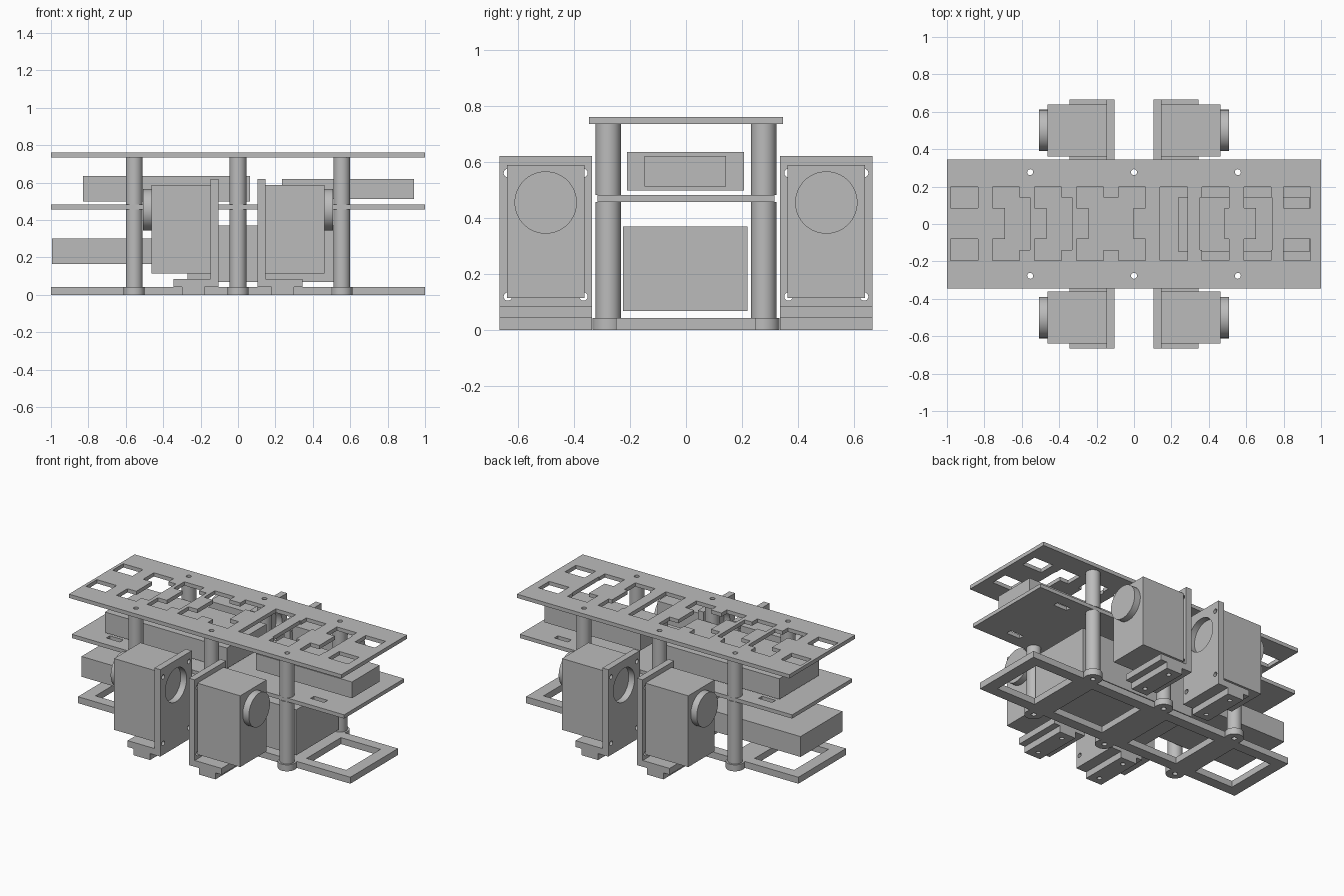
import bpy
from mathutils import Matrix, Vector

cube = bpy.data.objects.get("Cube")
if cube:
    bpy.data.objects.remove(cube, do_unlink=True)

GREY = (0.5, 0.5, 0.5, 1)
grey = bpy.data.materials.new("light grey")
grey.use_nodes = True
grey.diffuse_color = GREY
grey.node_tree.nodes["Principled BSDF"].inputs["Base Color"].default_value = GREY


def finish(name):
    ob = bpy.context.object
    ob.name = name
    ob.data.materials.append(grey)
    return ob


def box(name, x, y, z):
    """Box from (min, max) pairs."""
    bpy.ops.mesh.primitive_cube_add(size=1)
    ob = finish(name)
    lo, hi = Vector((x[0], y[0], z[0])), Vector((x[1], y[1], z[1]))
    ob.data.transform(Matrix.Translation((lo + hi) / 2) @ Matrix.Diagonal((*(hi - lo), 1)))
    return ob


def rod(name, axis, centre, radius, span, sides=40):
    """Cylinder along x or z; centre holds the two other coordinates."""
    bpy.ops.mesh.primitive_cylinder_add(radius=radius, depth=span[1] - span[0], vertices=sides)
    ob = finish(name)
    mid = (span[0] + span[1]) / 2
    if axis == "x":
        ob.data.transform(Matrix.Rotation(1.5707963, 4, "Y"))
        ob.data.transform(Matrix.Translation((mid, *centre)))
    else:
        ob.data.transform(Matrix.Translation((*centre, mid)))
    bpy.ops.object.shade_smooth_by_angle()
    return ob


def cut(ob, cutters):
    bpy.ops.object.select_all(action="DESELECT")
    bpy.context.view_layer.objects.active = ob
    ob.select_set(True)
    for c in cutters:
        mod = ob.modifiers.new("cut", "BOOLEAN")
        mod.operation, mod.solver, mod.object = "DIFFERENCE", "EXACT", c
        bpy.ops.object.modifier_apply(modifier=mod.name)
        bpy.data.objects.remove(c, do_unlink=True)


POSTS = [(x, y) for x in (-0.555, 0, 0.555) for y in (-0.277, 0.277)]
ALL = (-0.1, 1)


def bolt_holes():
    return [rod("hole", "z", p, 0.016, ALL, 16) for p in POSTS]


# Top plate: a row of square slots, most pairs joined by a stem
top = box("top_plate", (-1, 1), (-0.345, 0.345), (0.735, 0.76))
cutters = bolt_holes()
stems = [None, (0.065, 0.2), (0.065, 0.2), (0.065, 0.19), (-0.06, 0.08),
         (0, 0.145), (-0.01, 0.12), (0.065, 0.15), None]
for i, stem in enumerate(stems):
    x = -0.98 + 0.224 * i
    if i == 8:
        x = 0.8
    if i == 5:
        cutters.append(box("slot", (x, x + 0.145), (-0.195, 0.197), ALL))
        continue
    for y in ((0.085, 0.197), (-0.195, -0.08)):
        cutters.append(box("slot", (x, x + 0.145), y, ALL))
    if stem:
        cutters.append(box("slot", (x + stem[0], x + stem[1]), (-0.14, 0.143), ALL))
cut(top, cutters)

# Middle plate with four small slots
middle = box("middle_plate", (-1, 1), (-0.315, 0.315), (0.457, 0.482))
cut(middle, bolt_holes() + [
    box("slot", (sx * 0.75 - 0.05, sx * 0.75 + 0.05), (sy * 0.22 - 0.018, sy * 0.22 + 0.018), ALL)
    for sx in (-1, 1) for sy in (-1, 1)])

# Bottom frame with four windows
frame = box("bottom_frame", (-1, 1), (-0.25, 0.25), (0, 0.043))
windows = [(-0.92, -0.63), (-0.48, -0.1), (0.1, 0.48), (0.63, 0.92)]
cut(frame, bolt_holes() + [box("window", w, (-0.18, 0.18), ALL) for w in windows])

# Hollow posts on wider feet
for p in POSTS:
    for name, radius, span in (("post_foot", 0.057, (0, 0.043)),
                               ("lower_post", 0.045, (0.043, 0.457)),
                               ("upper_post", 0.045, (0.482, 0.735))):
        ob = rod(name, "z", p, radius, span)
        cut(ob, [rod("hole", "z", p, 0.016, ALL, 16)])
        bpy.ops.object.shade_smooth_by_angle()

# Boxes stacked between the plates
box("lower_box", (-0.27, 0.585), (-0.225, 0.22), (0.068, 0.37))
box("battery", (-0.995, -0.275), (-0.22, 0.22), (0.165, 0.3))
box("upper_long_box", (-0.83, 0.065), (-0.21, 0.207), (0.498, 0.635))
box("upper_short_box", (0.235, 0.94), (-0.148, 0.143), (0.512, 0.62))


def xs(side, a, b):
    return tuple(sorted((side * a, side * b)))


# Four motors, each on an upright bracket with a stepped foot
for side in (-1, 1):
    for y in (-0.5, 0.5):
        box("motor", xs(side, 0.148, 0.463), (y - 0.138, y + 0.138), (0.115, 0.588))
        rod("motor_cap", "x", (y, 0.455), 0.111, xs(side, 0.463, 0.507), 64)
        wide = (y - 0.165, y + 0.165)
        bracket = box("motor_bracket", xs(side, 0.105, 0.148), wide, (0.043, 0.62))
        through = xs(side, 0.05, 0.2)
        holes = [rod("hole", "x", (y, 0.455), 0.111, through, 48)]
        holes += [rod("hole", "x", (y + dy, z), 0.015, through, 16)
                  for dy in (-0.135, 0.135) for z in (0.12, 0.56)]
        cut(bracket, holes)
        bpy.ops.object.shade_smooth_by_angle()
        box("bracket_foot", xs(side, 0.148, 0.345), wide, (0.043, 0.085))
        base = box("foot_rail", xs(side, 0.18, 0.3), wide, (0, 0.043))
        cut(base, [rod("hole", "z", (side * 0.24, y + dy), 0.015, (-0.1, 0.03), 16)
                   for dy in (-0.11, 0.11)])
